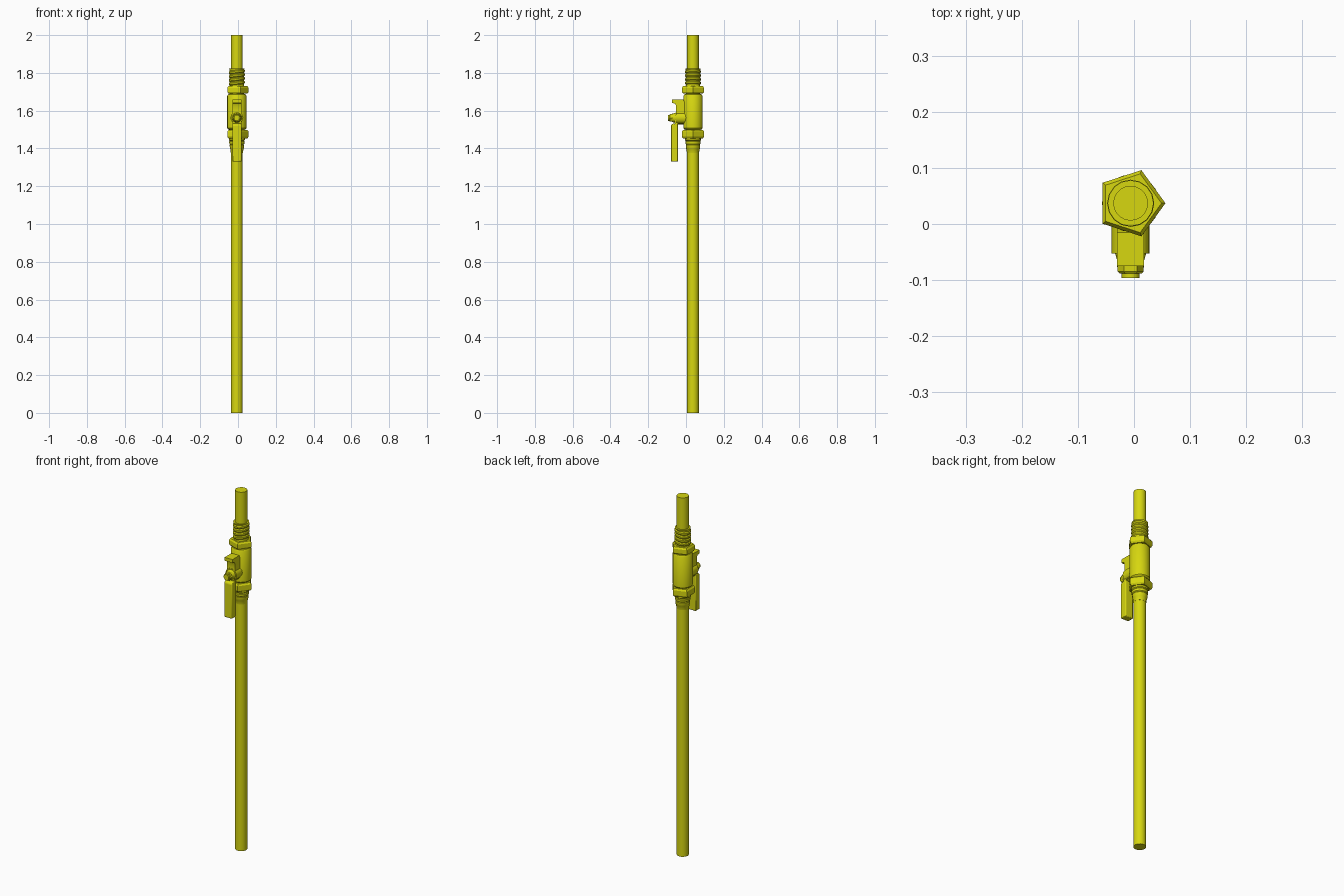
import bpy, bmesh, math
from mathutils import Matrix, Vector

if "Cube" in bpy.data.objects:
    bpy.data.objects.remove(bpy.data.objects["Cube"])

CX, CY = -0.006, 0.037          # pipe axis
STEM_Z = 1.562                  # height of the valve stem

brass = bpy.data.materials.new("yellow")
brass.diffuse_color = (0.68, 0.68, 0.005, 1)
brass.use_nodes = True
brass.node_tree.nodes["Principled BSDF"].inputs["Base Color"].default_value = brass.diffuse_color


def finish(name, bm, angle=35):
    bmesh.ops.recalc_face_normals(bm, faces=bm.faces[:])
    me = bpy.data.meshes.new(name)
    bm.to_mesh(me)
    bm.free()
    me.materials.append(brass)
    ob = bpy.data.objects.new(name, me)
    bpy.context.collection.objects.link(ob)
    bpy.ops.object.select_all(action='DESELECT')
    ob.select_set(True)
    bpy.context.view_layer.objects.active = ob
    bpy.ops.object.shade_smooth_by_angle(angle=math.radians(angle))
    return ob


def lathe(name, profile, segs, along_y=False, tilt=0.0, angle=35):
    """Capped revolve of (radius, height); heights are world z, or world -y for stem parts."""
    bm = bmesh.new()
    rings = []
    for i, (r, h) in enumerate(profile):
        slope = tilt if 0 < i < len(profile) - 1 else 0
        ring = []
        for k in range(segs):
            a = 2 * math.pi * k / segs
            u, v = r * math.cos(a), r * math.sin(a)
            p = (CX + u, -h, STEM_Z + v) if along_y else (CX + u, CY + v, h + slope * u)
            ring.append(bm.verts.new(p))
        rings.append(ring)
    for a, b in zip(rings, rings[1:]):
        for k in range(segs):
            n = (k + 1) % segs
            bm.faces.new((a[k], a[n], b[n], b[k]))
    bm.faces.new(rings[0])
    bm.faces.new(rings[-1])
    return finish(name, bm, angle)


def extrude_side(name, outline, half_width):
    """Extrude a (y, z) outline across x."""
    bm = bmesh.new()
    f = bm.faces.new([bm.verts.new((CX - half_width, y, z)) for y, z in outline])
    ext = bmesh.ops.extrude_face_region(bm, geom=[f])
    vs = [g for g in ext["geom"] if isinstance(g, bmesh.types.BMVert)]
    bmesh.ops.translate(bm, verts=vs, vec=(2 * half_width, 0, 0))
    return finish(name, bm, 30)


# Long pipe
lathe("pipe", [(0.031, 0), (0.031, 2)], 20)

# Valve body with rounded shoulders
lathe("valve_body", [(0.038, 1.47), (0.038, 1.498), (0.046, 1.501), (0.051, 1.508),
                     (0.051, 1.678), (0.046, 1.686), (0.038, 1.689), (0.038, 1.71)], 24)

# Five-sided nuts, chamfered above and below
for name, z0, z1 in (("lower_nut", 1.453, 1.498), ("upper_nut", 1.690, 1.730)):
    lathe(name, [(0.055, z0), (0.062, z0 + 0.009), (0.062, z1 - 0.009), (0.055, z1)], 5, angle=15)

# Upper thread: slanted ridges
ridges = [(0.039, 1.725)]
for i in range(4):
    z = 1.737 + i * 0.020
    ridges += [(0.038, z), (0.042, z + 0.005), (0.042, z + 0.013), (0.038, z + 0.018)]
ridges += [(0.041, 1.824)]
lathe("upper_thread", ridges, 16, tilt=0.12)

# Lower thread: ridges tapering down to the pipe
lathe("lower_thread", [(0.032, 1.375), (0.035, 1.397), (0.037, 1.400), (0.038, 1.417),
                       (0.036, 1.420), (0.040, 1.424), (0.041, 1.436), (0.038, 1.440),
                       (0.042, 1.444), (0.042, 1.458)], 16)

# Stem boss on the front of the body
lathe("stem_boss", [(0.034, -0.02), (0.034, 0.053)], 16, along_y=True)

# Handle plate with its bent top lip
extrude_side("handle_plate", [(0.0, 1.535), (-0.058, 1.530), (-0.062, 1.545), (-0.052, 1.585),
                              (-0.052, 1.625), (-0.058, 1.638), (-0.075, 1.641),
                              (-0.075, 1.660), (-0.015, 1.660), (-0.008, 1.645)], 0.024)

# Handle washer, nut and stem end
lathe("stem_collar", [(0.030, 0.045), (0.024, 0.065), (0.022, 0.073)], 16, along_y=True)
lathe("stem_nut", [(0.023, 0.070), (0.023, 0.085), (0.020, 0.088)], 6, along_y=True, angle=20)
lathe("stem_end", [(0.016, 0.085), (0.016, 0.096)], 12, along_y=True)

# Lever grip hanging below the stem
lever = extrude_side("lever_grip", [(-0.042, 1.330), (-0.080, 1.330),
                                    (-0.080, 1.522), (-0.074, 1.530), (-0.042, 1.536)], 0.024)
bev = lever.modifiers.new("soft_edges", 'BEVEL')
bev.width = 0.004
bev.segments = 2
